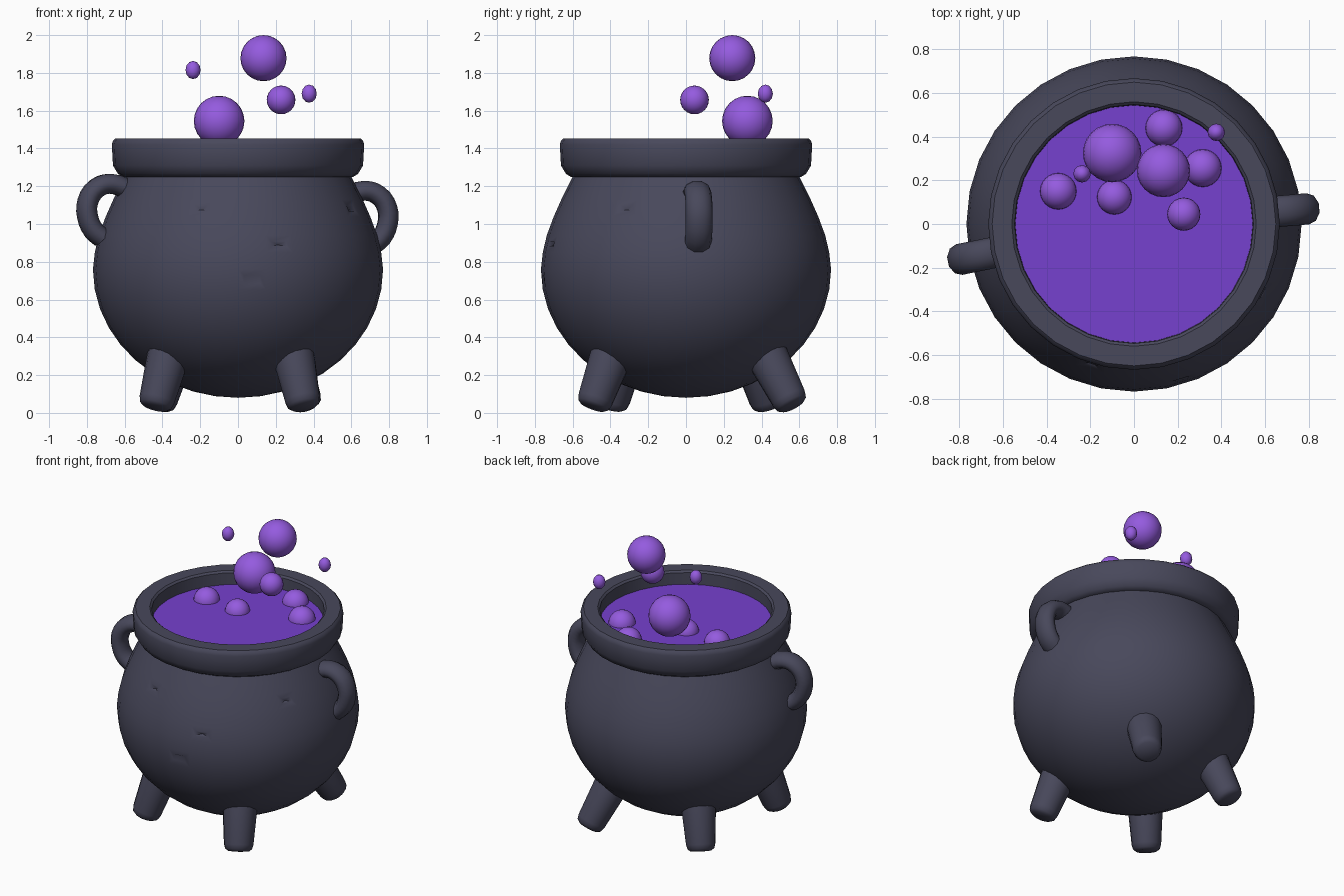
import bpy, bmesh, math
from mathutils import Vector

if "Cube" in bpy.data.objects:
    bpy.data.objects.remove(bpy.data.objects["Cube"])


def material(name, rgb):
    m = bpy.data.materials.new(name)
    m.diffuse_color = (*rgb, 1)
    m.use_nodes = True
    m.node_tree.nodes["Principled BSDF"].inputs["Base Color"].default_value = m.diffuse_color
    return m


IRON = material("dark iron", (0.065, 0.065, 0.105))
POTION = material("purple potion", (0.18, 0.052, 0.62))
BUBBLE = material("light purple bubble", (0.30, 0.105, 0.74))


def finish(obj, mat, angle=40):
    obj.data.materials.append(mat)
    bpy.ops.object.select_all(action='DESELECT')
    obj.select_set(True)
    bpy.context.view_layer.objects.active = obj
    bpy.ops.object.shade_smooth_by_angle(angle=math.radians(angle))
    return obj


def lathe(profile, sides, closed=False):
    """Revolve (radius, height) points about z."""
    bm = bmesh.new()
    rings = [[bm.verts.new((r * math.cos(2 * math.pi * i / sides),
                            r * math.sin(2 * math.pi * i / sides), z))
              for i in range(sides)] for r, z in profile]
    pairs = list(zip(rings, rings[1:]))
    if closed:
        pairs.append((rings[-1], rings[0]))
    for a, b in pairs:
        for i in range(sides):
            j = (i + 1) % sides
            bm.faces.new((a[i], a[j], b[j], b[i]))
    bmesh.ops.remove_doubles(bm, verts=bm.verts, dist=1e-5)
    bmesh.ops.recalc_face_normals(bm, faces=bm.faces)
    return bm


def to_object(bm, name):
    mesh = bpy.data.meshes.new(name)
    bm.to_mesh(mesh)
    bm.free()
    obj = bpy.data.objects.new(name, mesh)
    bpy.context.collection.objects.link(obj)
    return obj


# Pot body: elliptical bowl below, tapering shoulder above
profile = []
for k in range(11):
    t = math.radians(90 * k / 10)
    profile.append((0.768 * math.sin(t), 0.76 - 0.68 * math.cos(t)))
profile += [(0.758, 0.85), (0.737, 0.94), (0.70, 1.04), (0.66, 1.13),
            (0.625, 1.20), (0.59, 1.27)]
bm = lathe(profile, 32)
# Small dents hammered into the front
for spot in [(-0.14, -0.66, 1.11), (0.58, -0.36, 1.08),
             (0.285, -0.69, 0.90), (0.07, -0.76, 0.70)]:
    p = Vector(spot)
    face = min(bm.faces, key=lambda f: (f.calc_center_median() - p).length)
    bmesh.ops.inset_individual(bm, faces=[face], thickness=0.045)
    normal = face.normal.copy()
    poked = bmesh.ops.poke(bm, faces=[face])
    for v in poked["verts"]:
        v.co -= normal * 0.022
finish(to_object(bm, "pot_body"), IRON, 60)

# Thick rim
rim = [(0.54, 1.25), (0.61, 1.25), (0.635, 1.265), (0.662, 1.31), (0.668, 1.42),
       (0.662, 1.44), (0.65, 1.452), (0.56, 1.452), (0.547, 1.44)]
finish(to_object(lathe(rim, 32, closed=True), "rim"), IRON, 35)

# Potion surface
bm = bmesh.new()
bmesh.ops.create_circle(bm, cap_ends=True, segments=32, radius=0.546)
potion = finish(to_object(bm, "potion_surface"), POTION)
potion.location.z = 1.36

# Tapered feet, each from a point inside the pot to its tip
feet = {"front_left_foot": ((-0.365, -0.325, 0.32), (-0.44, -0.40, 0.028)),
        "front_right_foot": ((0.29, -0.39, 0.32), (0.35, -0.495, 0.03)),
        "back_right_foot": ((0.27, 0.42, 0.32), (0.36, 0.565, 0.037)),
        "back_left_foot": ((-0.34, 0.35, 0.32), (-0.425, 0.44, 0.03))}
for name, (top, tip) in feet.items():
    top, tip = Vector(top), Vector(tip)
    axis = tip - top
    n = axis.length
    shape = [(0, -0.06), (0.118, -0.06), (0.112, 0.02), (0.094, n - 0.045),
             (0.086, n - 0.015), (0.066, n), (0, n + 0.004)]
    foot = finish(to_object(lathe(shape, 16), name), IRON, 50)
    foot.location = top
    foot.rotation_euler = axis.to_track_quat('Z', 'Y').to_euler()


# Hook-shaped handles swept along an arc, wider than thick
def handle(name, degrees, dr, dz):
    path = [(0.57, 1.18), (0.67, 1.213), (0.745, 1.19), (0.793, 1.12),
            (0.795, 1.04), (0.762, 0.965), (0.715, 0.925)]
    curve = bpy.data.curves.new(name, 'CURVE')
    curve.dimensions = '3D'
    curve.bevel_depth = 0.055
    curve.bevel_resolution = 3
    curve.resolution_u = 3
    curve.use_fill_caps = True
    spline = curve.splines.new('BEZIER')
    spline.bezier_points.add(len(path) - 1)
    for bp, (r, z) in zip(spline.bezier_points, path):
        bp.co = (r + dr, 0, z + dz)
        bp.handle_left_type = bp.handle_right_type = 'AUTO'
    obj = bpy.data.objects.new(name, curve)
    bpy.context.collection.objects.link(obj)
    obj.scale.y = 1.3
    obj.rotation_euler.z = math.radians(degrees)
    bpy.ops.object.select_all(action='DESELECT')
    obj.select_set(True)
    bpy.context.view_layer.objects.active = obj
    bpy.ops.object.convert(target='MESH')
    finish(bpy.context.object, IRON, 50)


handle("right_handle", 5, 0.0, -0.037)
handle("left_handle", 191.5, 0.018, 0.0)


# Bubbles: floating above, and half sunk in the potion
def bubble(name, x, y, z, r, stretch=1.0, sides=24):
    bm = bmesh.new()
    bmesh.ops.create_uvsphere(bm, u_segments=sides, v_segments=sides // 2, radius=r)
    obj = finish(to_object(bm, name), BUBBLE, 80)
    obj.location = (x, y, z)
    obj.scale.z = stretch


bubble("floating_bubble_high", 0.135, 0.245, 1.878, 0.122)
bubble("floating_bubble_low", -0.10, 0.325, 1.545, 0.134)
bubble("floating_bubble_medium", 0.228, 0.045, 1.657, 0.076)
bubble("floating_bubble_small_left", -0.238, 0.23, 1.815, 0.04, 1.2, 12)
bubble("floating_bubble_small_right", 0.377, 0.42, 1.69, 0.04, 1.2, 12)
for i, (x, y, r) in enumerate([(-0.347, 0.15, 0.084), (-0.09, 0.123, 0.08),
                               (0.137, 0.44, 0.085), (0.315, 0.256, 0.087)]):
    bubble(f"surface_bubble_{i + 1}", x, y, 1.355, r)
